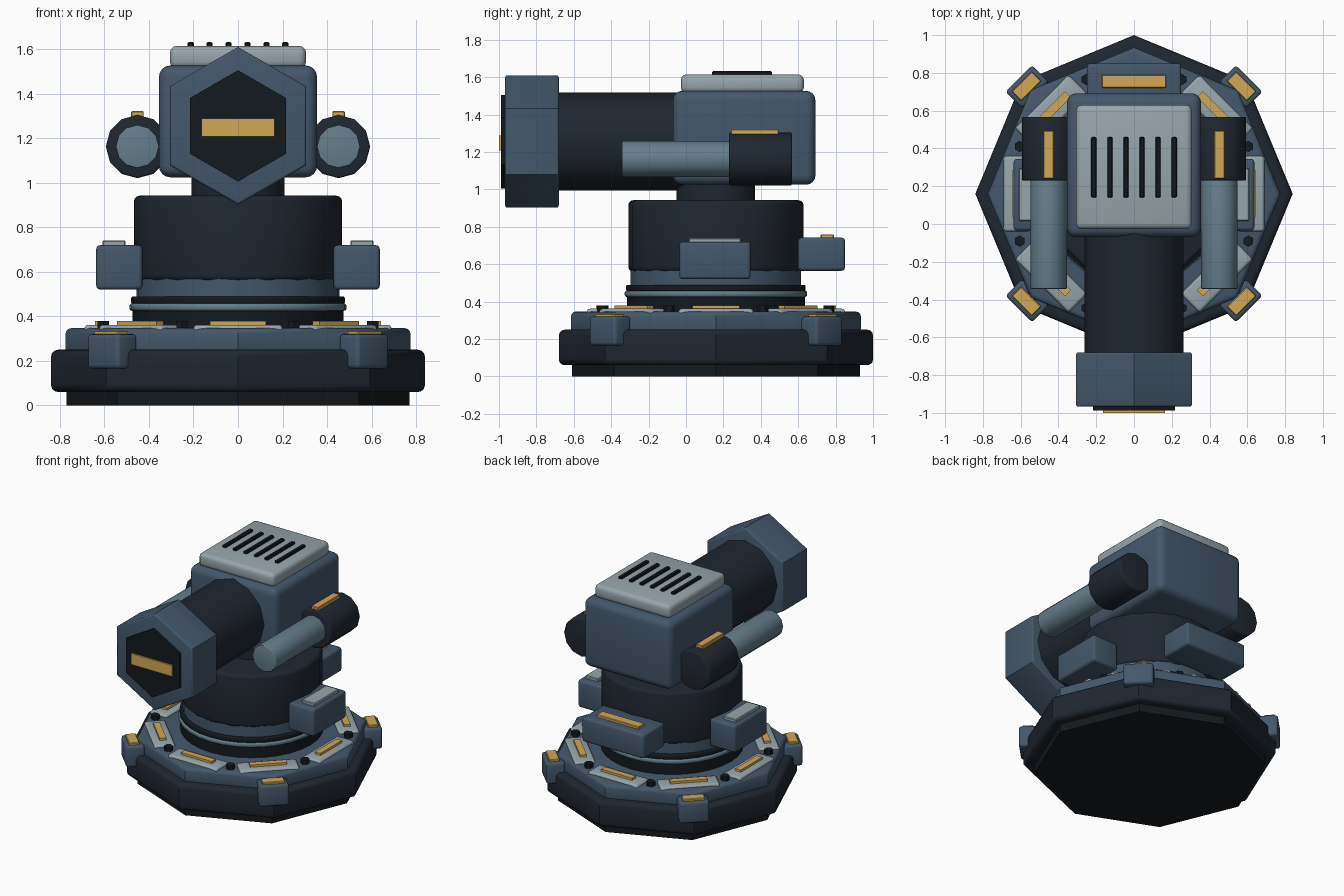
import bpy, bmesh
from math import radians, sin, cos, pi

if "Cube" in bpy.data.objects:
    bpy.data.objects.remove(bpy.data.objects["Cube"])

CY = 0.16  # y of the turret's vertical axis

def material(name, rgb):
    m = bpy.data.materials.new(name)
    m.diffuse_color = (*rgb, 1)
    m.use_nodes = True
    m.node_tree.nodes["Principled BSDF"].inputs["Base Color"].default_value = m.diffuse_color
    return m

BLUE = material("blue_paint", (0.058, 0.096, 0.146))
DARK = material("dark_paint", (0.014, 0.020, 0.030))
BLACK = material("black_rubber", (0.007, 0.010, 0.013))
LIGHT = material("light_plate", (0.31, 0.38, 0.41))
STEEL = material("steel", (0.13, 0.21, 0.26))
GOLD = material("gold_marking", (0.64, 0.39, 0.09))

def finish(name, mat, bevel, segs):
    """Name, bake scale, bevel the sharp rims, smooth and colour the active object."""
    o = bpy.context.object
    o.name = o.data.name = name
    bpy.ops.object.transform_apply(location=False, rotation=False, scale=True)
    if bevel:
        bm = bmesh.new()
        bm.from_mesh(o.data)
        edges = [e for e in bm.edges if e.calc_face_angle(0) > radians(65)]
        bmesh.ops.bevel(bm, geom=edges, offset=bevel, segments=segs,
                        profile=0.5, affect='EDGES', clamp_overlap=True)
        bm.to_mesh(o.data)
        bm.free()
    bpy.ops.object.shade_smooth_by_angle(angle=radians(35))
    o.data.materials.append(mat)
    return o

def box(name, mat, x, y, z, bevel=0.0, segs=3, rot=0.0):
    """Box from (min, max) ranges, optionally turned about z."""
    c = [(a + b) / 2 for a, b in (x, y, z)]
    bpy.ops.mesh.primitive_cube_add(size=1, location=c, rotation=(0, 0, rot))
    bpy.context.object.scale = [b - a for a, b in (x, y, z)]
    return finish(name, mat, bevel, segs)

def radial_box(name, mat, angle, r, width, length, z, bevel=0.0, segs=3):
    """Box on a circle around the turret axis, its length along the tangent."""
    cx, cy = r * cos(angle), CY + r * sin(angle)
    return box(name, mat, (cx - width / 2, cx + width / 2),
               (cy - length / 2, cy + length / 2), z, bevel, segs, angle)

def disc(name, mat, r, z0, z1, sides, bevel=0.0, x=0.0, y=CY):
    """Upright prism or cylinder."""
    bpy.ops.mesh.primitive_cylinder_add(vertices=sides, radius=r, depth=z1 - z0,
                                        location=(x, y, (z0 + z1) / 2))
    return finish(name, mat, bevel, 3)

def tube(name, mat, r, y0, y1, sides, x, z, bevel=0.0):
    """Prism or cylinder along y."""
    bpy.ops.mesh.primitive_cylinder_add(vertices=sides, radius=r, depth=y1 - y0,
                                        location=(x, (y0 + y1) / 2, z),
                                        rotation=(pi / 2, 0, 0))
    return finish(name, mat, bevel, 3)

# Octagonal base
disc("base_foot", BLACK, 0.77, 0.0, 0.08, 8)
disc("base_slab", DARK, 0.84, 0.06, 0.25, 8, 0.03)
disc("base_deck", BLUE, 0.775, 0.23, 0.347, 8, 0.025)

# Deck pads, bolts and corner clamps
for i in range(8):
    a = i * pi / 4
    radial_box("deck_pad", LIGHT, a, 0.62, 0.14, 0.40, (0.325, 0.362), 0.016)
    radial_box("deck_pad_marking", GOLD, a, 0.62, 0.045, 0.25, (0.355, 0.378))
    b = a + pi / 8
    disc("deck_bolt", BLACK, 0.03, 0.335, 0.378, 6,
         x=0.655 * cos(b), y=CY + 0.655 * sin(b))
    if i % 2:
        radial_box("corner_clamp", BLUE, a, 0.80, 0.125, 0.20, (0.165, 0.32), 0.018)
        radial_box("clamp_marking", GOLD, a, 0.805, 0.07, 0.15, (0.31, 0.335), 0.004, 1)

# Rotating collar and drum
disc("collar_lower", BLACK, 0.475, 0.33, 0.43, 32)
disc("collar_ring", STEEL, 0.488, 0.425, 0.458, 32, 0.012)
disc("collar_upper", BLACK, 0.48, 0.455, 0.49, 32, 0.008)
disc("drum_skirt", BLUE, 0.456, 0.48, 0.64, 32)
disc("drum", DARK, 0.468, 0.56, 0.942, 20, 0.025)
disc("neck", DARK, 0.21, 0.93, 1.06, 20)

# Pods around the drum
for s in (-1, 1):
    box("side_pod", BLUE, sorted((s * 0.43, s * 0.637)), (-0.035, 0.345), (0.52, 0.72), 0.018)
    box("side_pod_cap", LIGHT, sorted((s * 0.505, s * 0.61)), (0.015, 0.295), (0.71, 0.741), 0.005, 1)
box("rear_pod", BLUE, (-0.25, 0.25), (0.60, 0.85), (0.565, 0.742), 0.018)
box("rear_pod_marking", GOLD, (-0.17, 0.17), (0.72, 0.79), (0.735, 0.76), 0.004, 1)

# Head housing with vented top plate
box("head_housing", BLUE, (-0.355, 0.355), (-0.07, 0.692), (1.025, 1.527), 0.05, 4)
box("top_plate", LIGHT, (-0.306, 0.306), (-0.027, 0.63), (1.515, 1.615), 0.03)
for i in range(6):
    x = (i - 2.5) * 0.085
    box("vent_slot", BLACK, (x - 0.014, x + 0.014), (0.14, 0.46), (1.60, 1.632), 0.005, 1)

# Main barrel and hexagonal muzzle
Z = 1.256
tube("main_barrel", DARK, 0.262, -0.72, 0.0, 12, 0, Z)
tube("muzzle", BLUE, 0.354, -0.967, -0.68, 6, 0, Z, 0.012)
tube("muzzle_face", BLACK, 0.25, -0.988, -0.95, 6, 0, Z)
box("muzzle_marking", GOLD, (-0.165, 0.165), (-1.0, -0.98), (1.208, 1.288))

# Side guns
for s in (-1, 1):
    x = s * 0.452
    tube("side_gun_body", DARK, 0.142, 0.23, 0.567, 12, x, 1.163, 0.01)
    tube("side_gun_barrel", STEEL, 0.097, -0.343, 0.25, 12, x, 1.163, 0.006)
    box("side_gun_marking", GOLD, (x - 0.028, x + 0.028), (0.24, 0.495), (1.285, 1.322), 0.004, 1)
